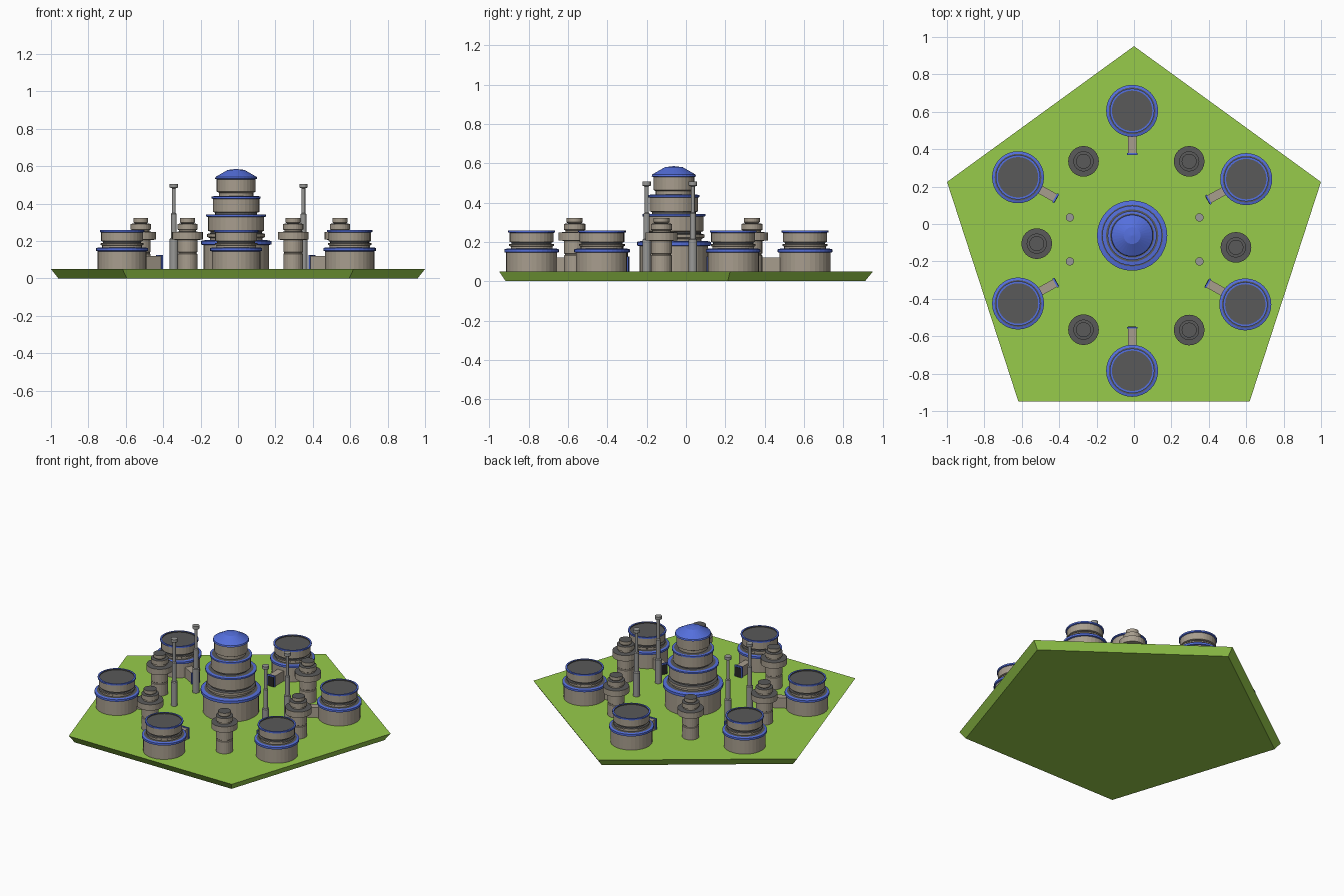
import bpy, bmesh, math
from mathutils import Matrix, Vector


def make_mat(name, rgb):
    m = bpy.data.materials.new(name)
    m.diffuse_color = (*rgb, 1)
    return m


MATS = {
    "G": make_mat("grass", (0.31, 0.60, 0.07)),
    "T": make_mat("tan_stone", (0.39, 0.34, 0.27)),
    "B": make_mat("blue_trim", (0.09, 0.16, 0.72)),
    "D": make_mat("dark_roof", (0.10, 0.10, 0.10)),
    "M": make_mat("mast_grey", (0.32, 0.32, 0.31)),
    "K": make_mat("black_door", (0.02, 0.02, 0.02)),
}
ORDER = list(MATS)


def finish(bm, name, loc=(0, 0, 0), angle=0):
    bmesh.ops.recalc_face_normals(bm, faces=bm.faces)
    me = bpy.data.meshes.new(name)
    bm.to_mesh(me)
    bm.free()
    for k in ORDER:
        me.materials.append(MATS[k])
    ob = bpy.data.objects.new(name, me)
    ob.location = loc
    ob.rotation_euler.z = angle
    bpy.context.collection.objects.link(ob)
    return ob


def lathe(name, x, y, profile, sides=32, turn=0.0):
    """Profile rows are (radius, z, colour of the band leading to this row)."""
    bm = bmesh.new()
    prev = None
    for r, z, c in profile:
        ring = [bm.verts.new((r * math.cos(turn + math.tau * i / sides),
                              r * math.sin(turn + math.tau * i / sides), z))
                for i in range(sides)]
        if prev:
            for i in range(sides):
                j = (i + 1) % sides
                f = bm.faces.new((prev[i], prev[j], ring[j], ring[i]))
                f.material_index = ORDER.index(c)
        else:
            bm.faces.new(ring[::-1]).material_index = ORDER.index(c)
        prev = ring
    bm.faces.new(prev).material_index = ORDER.index(profile[-1][2])
    return finish(bm, name, (x, y, 0))


def box(name, size, centre, colour, loc, angle):
    bm = bmesh.new()
    bmesh.ops.create_cube(bm, size=1, matrix=Matrix.Translation(centre) @ Matrix.Diagonal((*size, 1)))
    for f in bm.faces:
        f.material_index = ORDER.index(colour)
    return finish(bm, name, loc, angle)


# Five-sided lawn slab, narrower underneath
lathe("lawn_base", 0, -0.1, [(1.01, 0, "G"), (1.051, 0.05, "G")], 5, math.pi / 2)

# Central stepped tower with blue bands and conical roof
lathe("central_tower", -0.01, -0.062, [
    (0.175, 0.045, "T"), (0.175, 0.178, "T"), (0.188, 0.182, "B"), (0.188, 0.200, "B"),
    (0.165, 0.205, "B"), (0.140, 0.205, "D"), (0.140, 0.215, "T"), (0.155, 0.222, "T"),
    (0.155, 0.238, "T"), (0.138, 0.242, "D"), (0.138, 0.25, "D"), (0.150, 0.255, "T"),
    (0.150, 0.328, "T"), (0.160, 0.331, "B"), (0.160, 0.341, "B"), (0.140, 0.343, "B"),
    (0.112, 0.343, "D"), (0.112, 0.352, "D"), (0.124, 0.355, "T"), (0.124, 0.425, "T"),
    (0.131, 0.428, "B"), (0.131, 0.438, "B"), (0.118, 0.440, "B"), (0.092, 0.440, "D"),
    (0.092, 0.458, "T"), (0.104, 0.464, "T"), (0.104, 0.530, "T"), (0.113, 0.533, "B"),
    (0.110, 0.543, "B"), (0.045, 0.580, "B"), (0.003, 0.585, "B")])

# Outer round towers, each with an entrance passage aimed at the middle
OUTER = [(-0.01, 0.605), (0.6, 0.24), (0.595, -0.43),
         (-0.01, -0.785), (-0.62, -0.425), (-0.62, 0.25)]
for x, y in OUTER:
    lathe("outer_tower", x, y, [
        (0.130, 0.045, "T"), (0.130, 0.145, "T"), (0.139, 0.148, "B"), (0.139, 0.162, "B"),
        (0.125, 0.166, "B"), (0.106, 0.166, "D"), (0.106, 0.176, "T"), (0.114, 0.180, "T"),
        (0.114, 0.188, "T"), (0.102, 0.190, "D"), (0.102, 0.197, "D"), (0.112, 0.200, "T"),
        (0.112, 0.246, "T"), (0.119, 0.249, "B"), (0.119, 0.259, "B"), (0.108, 0.259, "B"),
        (0.108, 0.252, "D")])
    d = Vector((-0.01 - x, -0.09 - y))
    a = math.atan2(d.y, d.x)
    loc = (x, y, 0)
    box("passage", (0.13, 0.046, 0.075), (0.165, 0, 0.0825), "T", loc, a)
    box("door_frame", (0.010, 0.056, 0.080), (0.230, 0, 0.085), "B", loc, a)
    box("door", (0.004, 0.044, 0.066), (0.235, 0, 0.083), "K", loc, a)

# Small collared turrets
for x, y in [(-0.27, 0.335), (0.295, 0.335), (0.545, -0.125),
             (0.295, -0.567), (-0.27, -0.565), (-0.52, -0.105)]:
    lathe("turret", x, y, [
        (0.053, 0.045, "T"), (0.053, 0.130, "T"), (0.049, 0.133, "T"), (0.049, 0.139, "T"),
        (0.053, 0.142, "T"), (0.053, 0.205, "T"), (0.082, 0.208, "T"), (0.082, 0.248, "T"),
        (0.046, 0.250, "D"), (0.046, 0.258, "T"), (0.054, 0.262, "T"), (0.054, 0.292, "T"),
        (0.032, 0.293, "D"), (0.040, 0.300, "T"), (0.040, 0.322, "T"), (0.001, 0.322, "D")], 24)

# Thin stepped masts
for x in (-0.343, 0.35):
    for y in (0.035, -0.2):
        lathe("mast", x, y, [
            (0.022, 0.045, "M"), (0.022, 0.212, "M"), (0.015, 0.216, "M"), (0.015, 0.345, "M"),
            (0.010, 0.350, "M"), (0.010, 0.482, "M"), (0.022, 0.486, "M"), (0.022, 0.506, "M")], 16)
